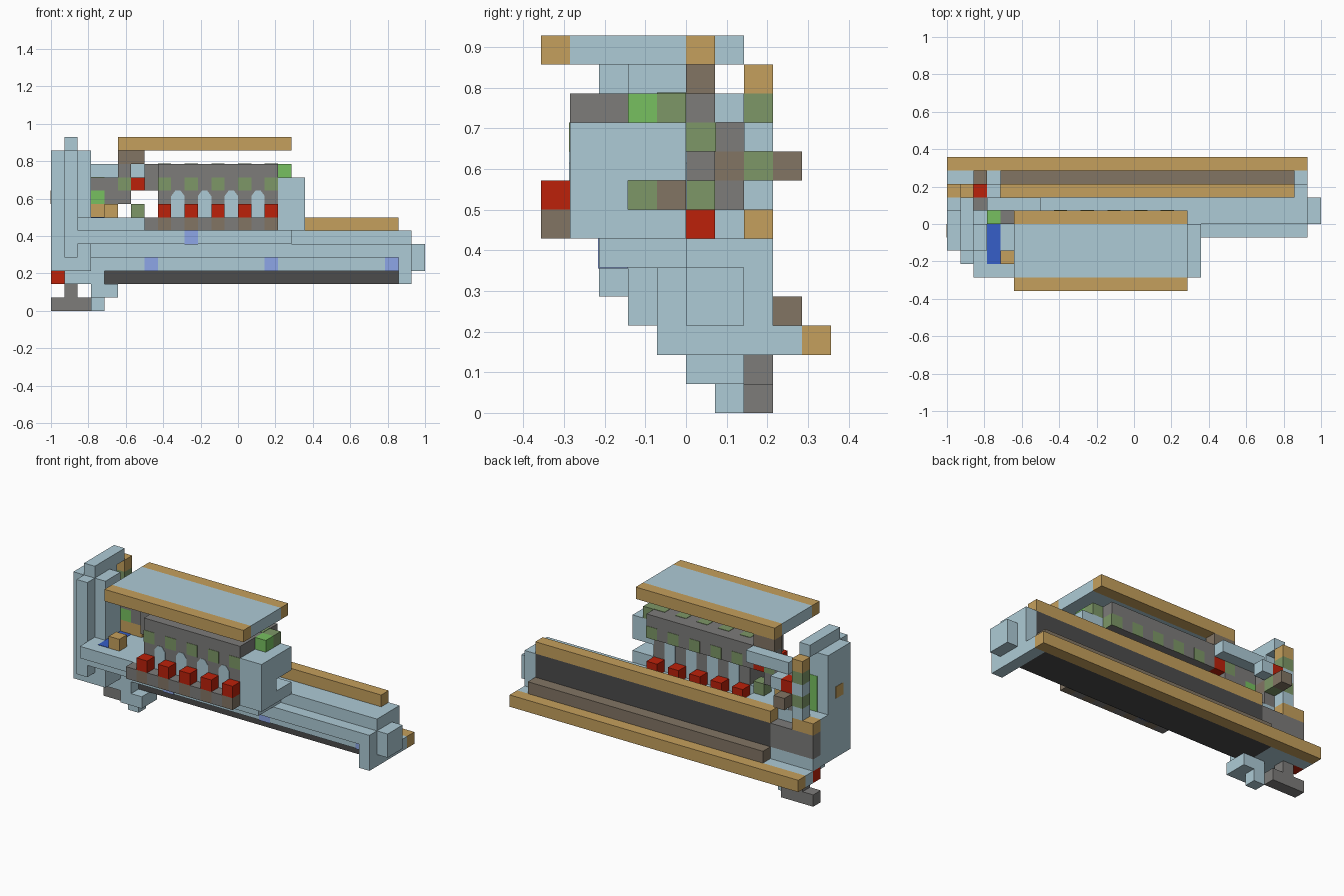
import bpy, bmesh
from mathutils import Vector

if "Cube" in bpy.data.objects:
    bpy.data.objects.remove(bpy.data.objects["Cube"])

U = 1 / 14                       # one block
T = .03                          # thickness of painted plates, in blocks
ORIGIN = Vector((14, 5, 0))      # block grid centre


def material(name, r, g, b):
    lin = [((c / 255 + 0.055) / 1.055) ** 2.4 for c in (r, g, b)] + [1]
    m = bpy.data.materials.new(name)
    m.use_nodes = True
    m.diffuse_color = lin
    m.node_tree.nodes["Principled BSDF"].inputs["Base Color"].default_value = lin
    return m


steel = material("pale steel", 174, 203, 214)
tan = material("tan", 197, 160, 93)
brown = material("brown", 130, 117, 100)
grey = material("grey", 125, 124, 122)
dark = material("charcoal", 76, 76, 76)
red = material("red", 188, 33, 10)
green = material("green", 119, 192, 96)
olive = material("olive", 125, 151, 103)
blue = material("blue", 54, 94, 200)
periwinkle = material("periwinkle", 142, 167, 232)


def finish(name, bm, mat):
    bmesh.ops.recalc_face_normals(bm, faces=bm.faces)
    mesh = bpy.data.meshes.new(name)
    bm.to_mesh(mesh)
    bm.free()
    mesh.materials.append(mat)
    ob = bpy.data.objects.new(name, mesh)
    bpy.context.collection.objects.link(ob)
    return ob


def box(name, mat, x, y, z):
    """Box from (start, end) block ranges on each axis."""
    bm = bmesh.new()
    bmesh.ops.create_cube(bm, size=1)
    lo, hi = Vector((x[0], y[0], z[0])), Vector((x[1], y[1], z[1]))
    for v in bm.verts:
        v.co = ((lo + hi) / 2 + v.co * (hi - lo) - ORIGIN) * U
    return finish(name, bm, mat)


def cell(name, mat, x, y, z):
    return box(name, mat, (x, x + 1), (y, y + 1), (z, z + 1))


def arch(name, mat, x, y, z):
    """Thin plate with clipped upper corners."""
    outline = [(0, 0), (1, 0), (1, 1.6), (.7, 2), (.3, 2), (0, 1.6)]
    bm = bmesh.new()
    f = bm.faces.new([bm.verts.new((Vector((x + a, y - T, z + b)) - ORIGIN) * U)
                      for a, b in outline])
    ext = bmesh.ops.extrude_face_region(bm, geom=[f])
    for v in ext["geom"]:
        if isinstance(v, bmesh.types.BMVert):
            v.co.y += 2 * T * U
    return finish(name, bm, mat)


# Keel and stepped long hull
box("keel", dark, (4, 26), (6, 9), (2, 3))
box("keel_rear_cap", steel, (1, 4), (5, 9), (2, 3))
box("keel_rear_corner", steel, (0, 1), (8, 9), (2, 3))
box("lower_rail", tan, (0, 27), (9, 10), (2, 3))
box("hull_bottom", steel, (0, 26), (5, 8), (3, 4))
box("hull_ledge", steel, (0, 26), (4, 7), (4, 5))
box("hull_top", steel, (0, 27), (5, 7), (5, 6))
box("hull_end_cap", steel, (26, 27), (4, 9), (2, 3))
box("hull_end_wall", steel, (26, 27), (4, 8), (3, 5))
box("hull_end_corner", steel, (26, 27), (7, 8), (5, 6))
box("hull_panel", dark, (4, 26), (7, 8), (4, 6))
box("side_strip", brown, (4, 26), (8, 9), (3, 4))
box("upper_rail", tan, (4, 26), (7, 8), (6, 7))
box("end_knob", steel, (27, 28), (5, 7), (3, 5))
for x in (7, 16, 25):
    box("hull_light", periwinkle, (x, x + 1), (5 - T, 6), (3 - T, 4))

# Platform under the engine
box("platform_support", steel, (2, 18), (2, 5), (5, 6))
box("platform_light", periwinkle, (10, 11), (2 - T, 3), (5 - T, 6))
box("platform", steel, (2, 18), (1, 5), (6, 7))
box("platform_back", steel, (2, 7), (5, 7), (6, 7))
box("floor_inlay", blue, (3, 4), (2, 5), (7 - T, 7 + T))
cell("control_box", tan, 4, 2, 7)

# Engine with details repeated along its length
box("engine", grey, (8, 17), (1, 6), (9, 11))
box("engine_front_end", grey, (7, 8), (2, 6), (9, 11))
box("engine_lower", grey, (8, 17), (1, 5), (7, 9))
for x in range(7, 17):
    cell("engine_sill", grey if x % 2 else brown, x, 0, 6)
for x in range(8, 17, 2):
    cell("front_stud", red, x, 0, 7)
    cell("back_stud", red, x, 5, 6)
    box("top_vent", olive, (x, x + 1), (4, 5), (11 - T, 11 + T))
    for y in (1, 6):
        box("engine_vent", olive, (x, x + 1), (y - T, y + T), (9, 10))
for x in range(9, 16, 2):
    for y in (1, 5):
        arch("engine_arch", steel, x, y, 7)

# Engine end: bracket, lamp and vents
box("bracket_base", steel, (17, 19), (1, 5), (6, 7))
box("bracket_post", steel, (17, 19), (1, 3), (7, 8))
box("bracket_head", steel, (17, 19), (1, 5), (8, 10))
cell("end_lamp", green, 17, 3, 10)
cell("lamp_back", olive, 17, 4, 10)
for y, z, mat in ((3, 7, olive), (4, 7, brown), (5, 9, olive)):
    box("end_vent", mat, (17 - T, 17 + T), (y, y + 1), (z, z + 1))

# Roof slab
box("roof", steel, (5, 18), (1, 5), (12, 13))
for y in (0, 5):
    box("roof_edge", tan, (5, 18), (y, y + 1), (12, 13))
box("roof_mount", brown, (5, 7), (5, 6), (11, 12))

# Machinery between the engine and the tail
box("link_beam", steel, (3, 7), (6, 7), (10, 11))
cell("mount_foot", grey, 5, 5, 10)
box("upper_pipe", grey, (3, 5), (5, 6), (9, 10))
box("upper_pipe_lid", green, (3, 4), (5, 6), (10, 10 + T))
cell("pipe_joint", olive, 5, 5, 9)
cell("valve", red, 6, 5, 9)
cell("pipe_lamp", green, 3, 5, 8)
box("lower_pipe", grey, (4, 6), (5, 6), (8, 9))
box("pipe_base", tan, (3, 5), (5, 6), (7, 8))
cell("pipe_drain", olive, 6, 5, 7)

# Tail column in three stepped slabs
box("column_outer", steel, (0, 1), (3, 6), (3, 12))
box("column_middle", steel, (1, 2), (2, 6), (4, 12))
box("column_inner", steel, (2, 3), (3, 5), (4, 12))
box("column_foot", steel, (1, 3), (3, 5), (3, 4))
box("column_cap", steel, (1, 2), (3, 7), (12, 13))
box("column_stripe", green, (1, 2), (6 - T, 6 + T), (7, 10))
box("column_hatch", tan, (-T, T), (4, 5), (8, 9))
box("column_shelf", steel, (0, 2), (6, 7), (4, 7))

# Back stack beside the column
box("back_block", grey, (0, 4), (7, 8), (4, 6))
box("stack_foot", tan, (0, 2), (7, 8), (6, 7))
for z, mat in zip(range(7, 12), (steel, olive, steel, olive, tan)):
    cell("stack_block", mat, 1, 7, z)
for z, mat in zip(range(7, 10), (grey, brown, grey)):
    cell("stack_core", mat, 2, 6, z)
cell("stack_valve", red, 2, 7, 9)
cell("stack_end", steel, 3, 7, 9)
cell("stack_arm", olive, 2, 7, 8)
cell("stack_knob", brown, 2, 8, 8)

# Underside fittings
cell("tail_lamp", red, 0, 7, 2)
box("skid", grey, (0, 3), (7, 8), (0, 1))
cell("skid_post", grey, 1, 7, 1)
box("nozzle_top", steel, (3, 5), (5, 7), (1, 2))
cell("nozzle_tip", steel, 3, 6, 0)
